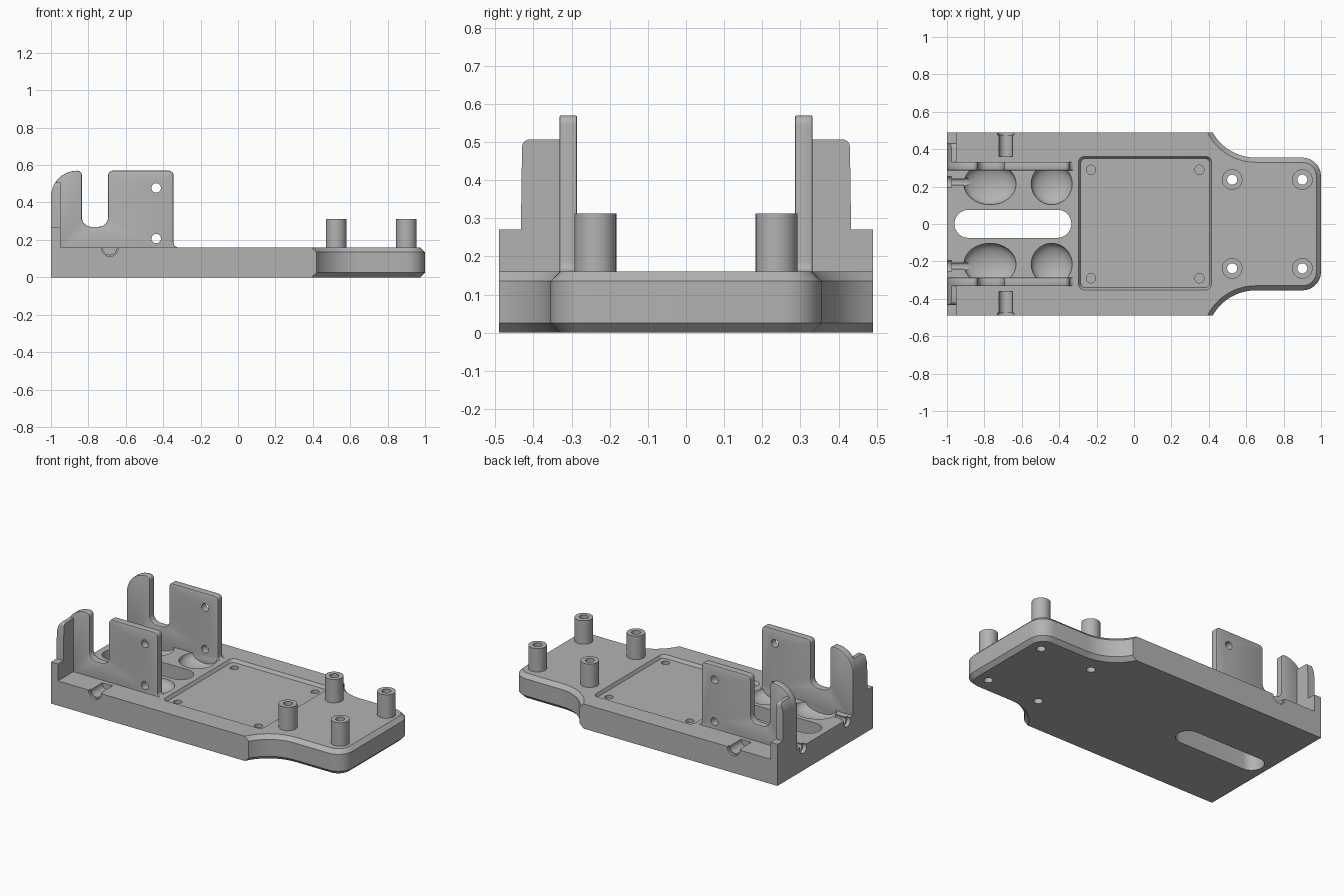
import bpy, bmesh
from math import asin, cos, sin, pi, radians
from mathutils import Matrix

if "Cube" in bpy.data.objects:
    bpy.data.objects.remove(bpy.data.objects["Cube"])

grey = bpy.data.materials.new("plain grey")
grey.use_nodes = True
COLOUR = (0.45, 0.45, 0.45, 1)
grey.diffuse_color = COLOUR
grey.node_tree.nodes["Principled BSDF"].inputs["Base Color"].default_value = COLOUR

TOP = 0.16


def finish(name, bm):
    bmesh.ops.recalc_face_normals(bm, faces=bm.faces[:])
    mesh = bpy.data.meshes.new(name)
    bm.to_mesh(mesh)
    bm.free()
    mesh.materials.append(grey)
    ob = bpy.data.objects.new(name, mesh)
    bpy.context.collection.objects.link(ob)
    return ob


def arc(cx, cy, r, a0, a1, n=8):
    angles = [radians(a0 + (a1 - a0) * i / n) for i in range(n + 1)]
    return [(cx + r * cos(a), cy + r * sin(a)) for a in angles]


def rounded_rect(x0, x1, y0, y1, r):
    return (arc(x1 - r, y1 - r, r, 0, 90) + arc(x0 + r, y1 - r, r, 90, 180)
            + arc(x0 + r, y0 + r, r, 180, 270) + arc(x1 - r, y0 + r, r, 270, 360))


def loft(name, rings, axis="z"):
    """Skin a list of (outline, level) rings and cap both ends."""
    place = {"x": lambda u, v, w: (w, u, v),
             "y": lambda u, v, w: (u, w, v),
             "z": lambda u, v, w: (u, v, w)}[axis]
    bm = bmesh.new()
    loops = [[bm.verts.new(place(u, v, w)) for u, v in pts] for pts, w in rings]
    for a, b in zip(loops, loops[1:]):
        for i in range(len(a)):
            j = (i + 1) % len(a)
            bm.faces.new((a[i], a[j], b[j], b[i]))
    bm.faces.new(loops[0])
    bm.faces.new(loops[-1])
    return finish(name, bm)


def prism(name, pts, lo, hi, axis="z"):
    return loft(name, [(pts, lo), (pts, hi)], axis)


def rod(name, u, v, r, lo, hi, axis="z"):
    return prism(name, arc(u, v, r, 0, 345, 23), lo, hi, axis)


def ellipsoid(name, centre, radii):
    bm = bmesh.new()
    bmesh.ops.create_uvsphere(bm, u_segments=32, v_segments=16, radius=1,
                              matrix=Matrix.LocRotScale(centre, None, radii))
    return finish(name, bm)


def apply(ob, mod):
    with bpy.context.temp_override(object=ob, active_object=ob):
        bpy.ops.object.modifier_apply(modifier=mod.name)


def combine(ob, cutters, operation="DIFFERENCE"):
    for cutter in cutters:
        mod = ob.modifiers.new("cut", "BOOLEAN")
        mod.operation = operation
        mod.solver = "EXACT"
        mod.object = cutter
        apply(ob, mod)
        bpy.data.objects.remove(cutter)


def bevel(ob, width):
    mod = ob.modifiers.new("soft edge", "BEVEL")
    mod.width = width
    mod.segments = 2
    mod.limit_method = "ANGLE"
    mod.angle_limit = radians(40)
    apply(ob, mod)


# Base plate: wide tail, concave shoulders and a narrow chamfered nose
def plate_outline(d):
    r = 0.263 + d
    start = 180 + asin(0.128 / r) * 180 / pi
    half = ([(-1, 0.49)] + arc(0.65, 0.618, r, start, 270, 12)
            + arc(0.9, 0.255, 0.1 - d, 90, 0))
    return half + [(x, -y) for x, y in reversed(half)]


c = 0.025
base = loft("base_plate", [(plate_outline(c), 0), (plate_outline(0), c),
                           (plate_outline(0), TOP - c), (plate_outline(c), TOP)])

# Long slot through the floor and shallow tray in the middle
cutters = [
    prism("slot_cutter", rounded_rect(-0.96, -0.335, -0.074, 0.076, 0.0745), -0.1, 0.3),
    loft("tray_cutter", [(rounded_rect(-0.285, 0.405, -0.34, 0.35, 0.025), TOP - 0.02),
                         (rounded_rect(-0.3, 0.417, -0.355, 0.365, 0.035), TOP + 0.005)]),
]
for s in (1, -1):
    # Scooped wells beside the slot
    for x, rx in ((-0.77, 0.14), (-0.44, 0.11)):
        cutters.append(ellipsoid("well_cutter", (x, s * 0.215, TOP), (rx, 0.112, 0.06)))
    # Cross notches in the side edges and cable channels in the tail
    cutters.append(rod("side_notch_cutter", -0.685, TOP - 0.003, 0.037, s * 0.36, s * 0.55, "y"))
    cutters.append(rod("side_notch_mouth", -0.685, TOP - 0.003, 0.045, s * 0.475, s * 0.55, "y"))
    cutters.append(rod("channel_cutter", s * 0.225, TOP - 0.015, 0.022, -1.1, -0.865, "x"))
    cutters.append(rod("channel_mouth", s * 0.225, TOP - 0.015, 0.034, -1.1, -0.975, "x"))
    # Screw holes in the tray
    for x in (-0.23, 0.35):
        cutters.append(rod("tray_hole_cutter", x, s * 0.29, 0.025, 0.05, 0.3))
posts = [(x, s * 0.237) for x in (0.525, 0.9) for s in (1, -1)]
for x, y in posts:
    cutters.append(rod("post_hole_cutter", x, y, 0.027, -0.1, 0.3))
combine(base, cutters)
parts = [base]

# Hollow standoff posts on the nose
for x, y in posts:
    post = rod("standoff_post", x, y, 0.055, TOP, 0.312)
    combine(post, [rod("bore", x, y, 0.027, 0, 0.5)])
    parts.append(post)

# Upright side walls: rear hook, rounded slot and a square plate
hook = [(-1, 0.1)] + arc(-0.86, 0.43, 0.14, 180, 90, 10)
profile = (hook + arc(-0.86, 0.545, 0.025, 90, 0)[1:]
           + arc(-0.785, 0.32, 0.05, 180, 270) + arc(-0.745, 0.32, 0.05, 270, 360)
           + arc(-0.67, 0.545, 0.025, 180, 90) + arc(-0.37, 0.545, 0.025, 90, 0)
           + arc(-0.32, 0.185, 0.025, 180, 270) + [(-0.32, 0.1)])
tab = ([(0.3, 0.1), (0.3, 0.507)] + arc(0.41, 0.487, 0.02, 90, 0, 4)
       + [(0.433, 0.27), (0.49, 0.27), (0.49, 0.1)])
for s, side in ((1, "left"), (-1, "right")):
    wall = prism(side + "_wall", profile, s * 0.286, s * 0.332, "y")
    bevel(wall, 0.013)
    combine(wall, [rod("wall_hole", -0.437, z, 0.025, s * 0.2, s * 0.4, "y")
                   for z in (0.207, 0.478)])
    # Stepped end tab, trimmed to the curve of the hook
    end = prism(side + "_end_tab", [(s * y, z) for y, z in tab], -1.01, -0.95, "x")
    combine(end, [prism("trim", hook + [(-0.86, 0.1)], s * 0.2, s * 0.6, "y")], "INTERSECT")
    parts += [wall, end]

# Smooth curved faces, keep hard edges
for ob in bpy.context.view_layer.objects:
    ob.select_set(ob in parts)
bpy.context.view_layer.objects.active = base
bpy.ops.object.shade_smooth_by_angle(angle=radians(30))
